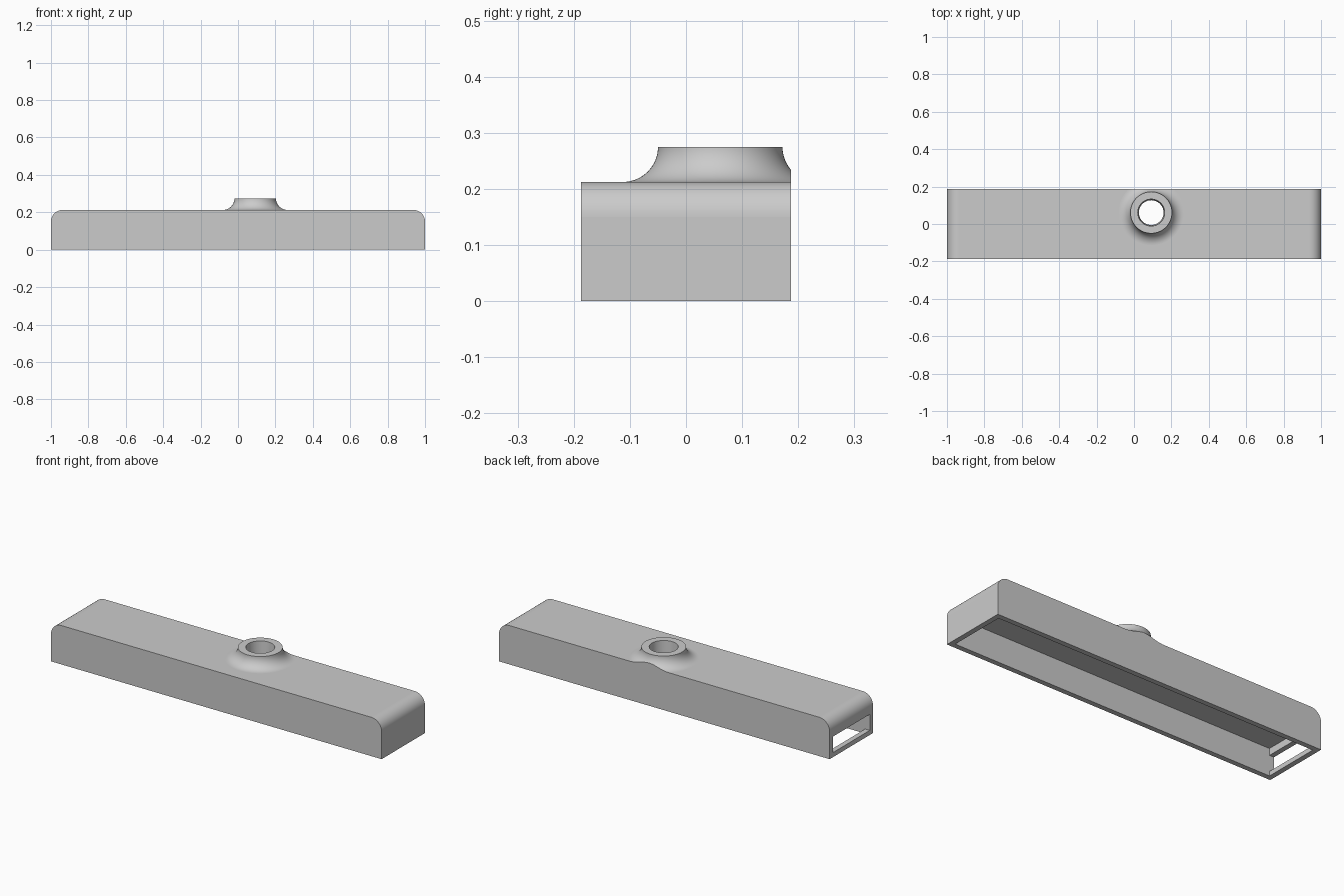
import bpy, bmesh, math
from mathutils import Vector

if "Cube" in bpy.data.objects:
    bpy.data.objects.remove(bpy.data.objects["Cube"], do_unlink=True)

# Main dimensions
HALF_W, TOP, CEILING, WALL = 0.1875, 0.2125, 0.15, 0.028
FILLET = 0.0625
COLLAR_X, COLLAR_Y, COLLAR_R, COLLAR_TOP = 0.092, 0.061, 0.111, 0.275

grey = bpy.data.materials.new("plain grey")
grey.use_nodes = True
grey.diffuse_color = (0.6, 0.6, 0.6, 1)
grey.node_tree.nodes["Principled BSDF"].inputs["Base Color"].default_value = (0.6, 0.6, 0.6, 1)


def make_object(name, bm):
    bmesh.ops.recalc_face_normals(bm, faces=bm.faces)
    mesh = bpy.data.meshes.new(name)
    bm.to_mesh(mesh)
    bm.free()
    mesh.materials.append(grey)
    obj = bpy.data.objects.new(name, mesh)
    bpy.context.collection.objects.link(obj)
    return obj


def arc(cx, cz, r, start, end, steps):
    angles = [math.radians(start + (end - start) * i / steps) for i in range(steps + 1)]
    return [(cx + r * math.cos(a), cz + r * math.sin(a)) for a in angles]


def extruded(name, profile, half):
    """Extrude an x-z profile along y."""
    bm = bmesh.new()
    face = bm.faces.new([bm.verts.new((x, -half, z)) for x, z in profile])
    geom = bmesh.ops.extrude_face_region(bm, geom=[face])["geom"]
    verts = [g for g in geom if isinstance(g, bmesh.types.BMVert)]
    bmesh.ops.translate(bm, verts=verts, vec=(0, 2 * half, 0))
    return make_object(name, bm)


def block(name, x0, x1, z0, z1, half):
    return extruded(name, [(x0, z0), (x1, z0), (x1, z1), (x0, z1)], half)


def lathe(profile, steps=96):
    """Spin a radius-height profile around the collar axis."""
    bm = bmesh.new()
    verts = [bm.verts.new((COLLAR_X + r, COLLAR_Y, z)) for r, z in profile]
    edges = [bm.edges.new(pair) for pair in zip(verts, verts[1:])]
    bmesh.ops.spin(bm, geom=verts + edges, cent=(COLLAR_X, COLLAR_Y, 0),
                   axis=(0, 0, 1), angle=math.tau, steps=steps)
    bmesh.ops.remove_doubles(bm, verts=bm.verts, dist=1e-5)
    return bm


def combine(target, tool, operation):
    tool.hide_render = True
    mod = target.modifiers.new(operation.lower(), "BOOLEAN")
    mod.operation, mod.object, mod.solver = operation, tool, "EXACT"
    bpy.context.view_layer.objects.active = target
    bpy.ops.object.modifier_apply(modifier=mod.name)
    bpy.data.objects.remove(tool, do_unlink=True)


# Housing: long bar with rounded upper ends
right_end = arc(1 - FILLET, TOP - FILLET, FILLET, 0, 90, 14)
left_end = arc(FILLET - 1, TOP - FILLET, FILLET, 90, 180, 14)
housing = extruded("housing", [(-1, 0), (1, 0)] + right_end + left_end, HALF_W)

# Flared collar, trimmed flush with the back face
flare = arc(COLLAR_R + FILLET, COLLAR_TOP, FILLET, 270, 180, 16)
bm = lathe([(0, 0.18), (COLLAR_R + FILLET, 0.18)] + flare + [(0, COLLAR_TOP)])
cut = bmesh.ops.bisect_plane(bm, geom=bm.verts[:] + bm.edges[:] + bm.faces[:],
                             plane_co=Vector((0, HALF_W, 0)), plane_no=Vector((0, 1, 0)),
                             clear_outer=True)
rim = [g for g in cut["geom_cut"] if isinstance(g, bmesh.types.BMEdge)]
bmesh.ops.contextual_create(bm, geom=rim)
combine(housing, make_object("collar", bm), "UNION")

# Open underside, end window and bore
inner = 1 - WALL
combine(housing, block("cavity_cutter", -inner, inner, -0.1, CEILING, HALF_W - WALL), "DIFFERENCE")
combine(housing, block("window_cutter", -1.1, -0.95, 0.025, 0.1125, HALF_W - WALL), "DIFFERENCE")
bore = lathe([(0, 0.1), (0.066, 0.1), (0.066, CEILING), (0.072, COLLAR_TOP), (0.072, 0.3), (0, 0.3)])
combine(housing, make_object("bore_cutter", bore), "DIFFERENCE")

# Smooth curved areas, keep crisp edges
bpy.ops.object.select_all(action="DESELECT")
housing.select_set(True)
bpy.context.view_layer.objects.active = housing
bpy.ops.object.shade_smooth_by_angle(angle=math.radians(30))
for poly in housing.data.polygons:
    if max(abs(c) for c in poly.normal) > 0.9999:
        poly.use_smooth = False
